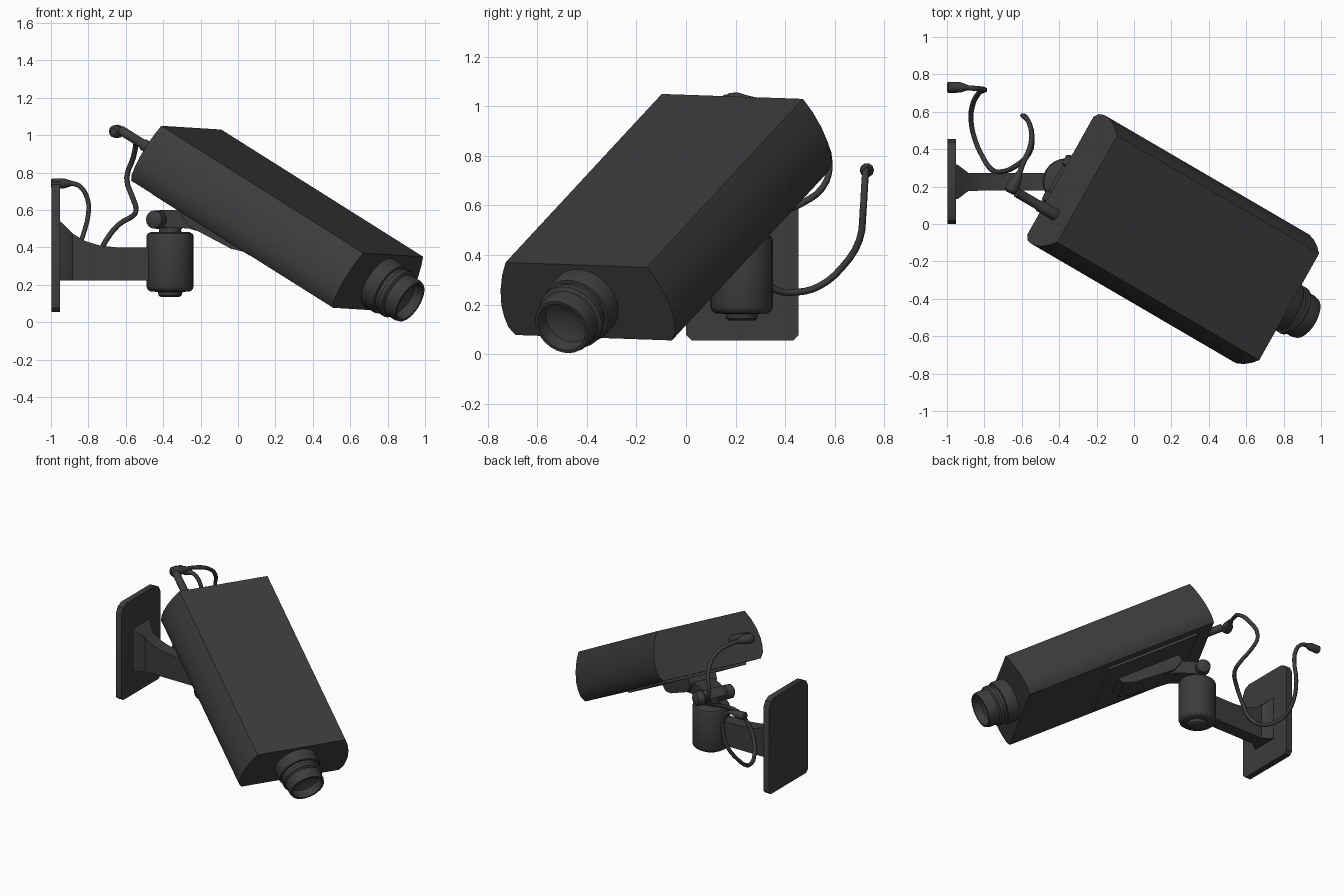
import bpy, bmesh, math
from mathutils import Vector, Matrix

dark = bpy.data.materials.new("dark_grey")
dark.diffuse_color = (0.045, 0.045, 0.045, 1)


def finish(ob, angle=35):
    ob.data.materials.append(dark)
    bpy.ops.object.select_all(action='DESELECT')
    ob.select_set(True)
    bpy.context.view_layer.objects.active = ob
    bpy.ops.object.shade_smooth_by_angle(angle=math.radians(angle))
    return ob


def loft(name, rings, matrix=Matrix(), angle=35):
    """Skin a list of equal-length point rings and cap both ends."""
    bm = bmesh.new()
    vr = [[bm.verts.new(matrix @ Vector(p)) for p in ring] for ring in rings]
    n = len(vr[0])
    for a, b in zip(vr, vr[1:]):
        for i in range(n):
            bm.faces.new((a[i], a[(i + 1) % n], b[(i + 1) % n], b[i]))
    bm.faces.new(vr[0])
    bm.faces.new(vr[-1])
    bmesh.ops.recalc_face_normals(bm, faces=bm.faces)
    me = bpy.data.meshes.new(name)
    bm.to_mesh(me)
    bm.free()
    ob = bpy.data.objects.new(name, me)
    bpy.context.collection.objects.link(ob)
    return finish(ob, angle)


def lathe(name, start, axis, profile, sides=24):
    """Turn (distance, radius) pairs around an axis."""
    rot = Vector(axis).to_track_quat('Z', 'Y').to_matrix().to_4x4()
    rings = [[(r * math.cos(2 * math.pi * i / sides), r * math.sin(2 * math.pi * i / sides), t)
              for i in range(sides)] for t, r in profile]
    return loft(name, rings, Matrix.Translation(start) @ rot)


# Tilted camera frame: x forward, y across, z up; origin at top centre of the back
f = Vector((0.759, -0.443, -0.478)).normalized()
w = Vector((0.489, 0.872, -0.03))
w = (w - f * w.dot(f)).normalized()
u = f.cross(w)
origin = Vector((-0.25, 0.187, 1.04))
cam = Matrix((f, w, u)).transposed().to_4x4()
cam.translation = origin
LENGTH = 1.423

# Camera housing: flared sides with rounded lower edges
half = [(0.327, 0), (0.358, -0.06), (0.382, -0.13), (0.395, -0.2), (0.395, -0.25),
        (0.387, -0.3), (0.362, -0.335)]
section = half + [(-y, z) for y, z in reversed(half)]
loft("camera_housing", [[(x, y, z) for y, z in section] for x in (0, LENGTH)], cam)

# Lens barrel with stepped rings and hollow front
lathe("lens", cam @ Vector((LENGTH - 0.01, 0, -0.17)), f,
      [(0, 0.15), (0.075, 0.15), (0.09, 0.143), (0.092, 0.13), (0.115, 0.13), (0.117, 0.14),
       (0.14, 0.14), (0.15, 0.125), (0.205, 0.125), (0.225, 0.119), (0.225, 0.106),
       (0.17, 0.098), (0.155, 0.07), (0.145, 0.035), (0.142, 0.005)], 28)

# Plate under the housing
loft("underside_plate", [[(x, y, z) for x, y in ((0.12, -0.3), (0.8, -0.3), (0.8, 0.3), (0.12, 0.3))]
                         for z in (-0.33, -0.352)], cam)

# Bracket block and tilt arm, side profiles extruded across
block = [(0.22, -0.34), (0.7, -0.34), (0.67, -0.396), (0.59, -0.42), (0.3, -0.44), (0.22, -0.4)]
loft("bracket_block", [[(x, y, z) for x, z in block] for y in (-0.11, 0.09)], cam)
tilt = [(0.09, -0.455), (0.25, -0.37), (0.4, -0.36), (0.4, -0.43), (0.3, -0.455),
        (0.2, -0.5), (0.12, -0.55), (0.08, -0.52)]
loft("tilt_arm", [[(x, y, z) for x, z in tilt] for y in (-0.085, 0.065)], cam)

# Hinge pin with rounded knobs
lathe("hinge_pin", Vector((-0.385, 0.228, 0.545)) - w * 0.145, w,
      [(0, 0.03), (0.012, 0.048), (0.06, 0.05), (0.07, 0.035), (0.22, 0.035),
       (0.23, 0.05), (0.278, 0.048), (0.29, 0.03)], 16)

# Swivel barrel
lathe("swivel_barrel", (-0.363, 0.225, 0.135), (0, 0, 1),
      [(0, 0.05), (0.008, 0.062), (0.027, 0.066), (0.029, 0.105), (0.04, 0.12), (0.055, 0.126),
       (0.325, 0.126), (0.338, 0.12), (0.346, 0.105), (0.348, 0.06), (0.4, 0.055)])

# Wall arm flaring into the plate: (x, half width, top z)
stations = [(-0.96, 0.095, 0.545), (-0.94, 0.09, 0.53), (-0.885, 0.048, 0.475),
            (-0.82, 0.047, 0.435), (-0.74, 0.047, 0.41), (-0.65, 0.047, 0.4), (-0.4, 0.047, 0.4)]
loft("wall_arm", [[(x, 0.225 - h, 0.222), (x, 0.225 + h, 0.222), (x, 0.225 + h, t), (x, 0.225 - h, t)]
                  for x, h, t in stations])

# Wall plate with clipped corners
c, d = 0.022, 0.06
outline = [(0.0, 0.055 + c), (c, 0.055), (0.455 - c, 0.055), (0.455, 0.055 + c),
           (0.455, 0.755 - d), (0.455 - d / 3, 0.755 - d / 3), (0.455 - d, 0.755),
           (d, 0.755), (d / 3, 0.755 - d / 3), (0.0, 0.755 - d)]
loft("wall_plate", [[(x, y, z) for y, z in outline] for x in (-0.997, -0.952)])

# Cable socket on the back and its elbow
lathe("cable_socket", cam @ Vector((0.02, -0.2, -0.17)), -f,
      [(0, 0.032), (0.13, 0.032), (0.14, 0.026), (0.29, 0.026)], 12)
lathe("cable_elbow", (-0.665, 0.165, 1.02), (0.05, 0.1, 0.0),
      [(0, 0.02), (0.012, 0.034), (0.05, 0.036), (0.085, 0.026), (0.12, 0.018)], 12)

# Loose cable
path = [(-0.62, 0.25, 1.02), (-0.595, 0.32, 1.015), (-0.55, 0.43, 0.98), (-0.56, 0.54, 0.88),
        (-0.595, 0.58, 0.77), (-0.565, 0.55, 0.67), (-0.545, 0.47, 0.61), (-0.56, 0.38, 0.57),
        (-0.64, 0.305, 0.52), (-0.71, 0.28, 0.43), (-0.76, 0.29, 0.33), (-0.81, 0.36, 0.26),
        (-0.85, 0.45, 0.25), (-0.87, 0.54, 0.275), (-0.865, 0.63, 0.35), (-0.83, 0.7, 0.46),
        (-0.8, 0.715, 0.58), (-0.805, 0.72, 0.66), (-0.85, 0.725, 0.73), (-0.91, 0.73, 0.745)]
cu = bpy.data.curves.new("cable", 'CURVE')
cu.dimensions = '3D'
cu.bevel_depth = 0.014
cu.bevel_resolution = 1
cu.resolution_u = 3
cu.use_fill_caps = True
sp = cu.splines.new('BEZIER')
sp.bezier_points.add(len(path) - 1)
for p, co in zip(sp.bezier_points, path):
    p.co = co
    p.handle_left_type = p.handle_right_type = 'AUTO'
cable = bpy.data.objects.new("cable", cu)
bpy.context.collection.objects.link(cable)
cu.materials.append(dark)

# Plug at the cable's free end
lathe("cable_plug", (-0.999, 0.73, 0.742), (1, 0, 0),
      [(0, 0.022), (0.006, 0.029), (0.07, 0.028), (0.1, 0.018), (0.11, 0.014)], 10)
